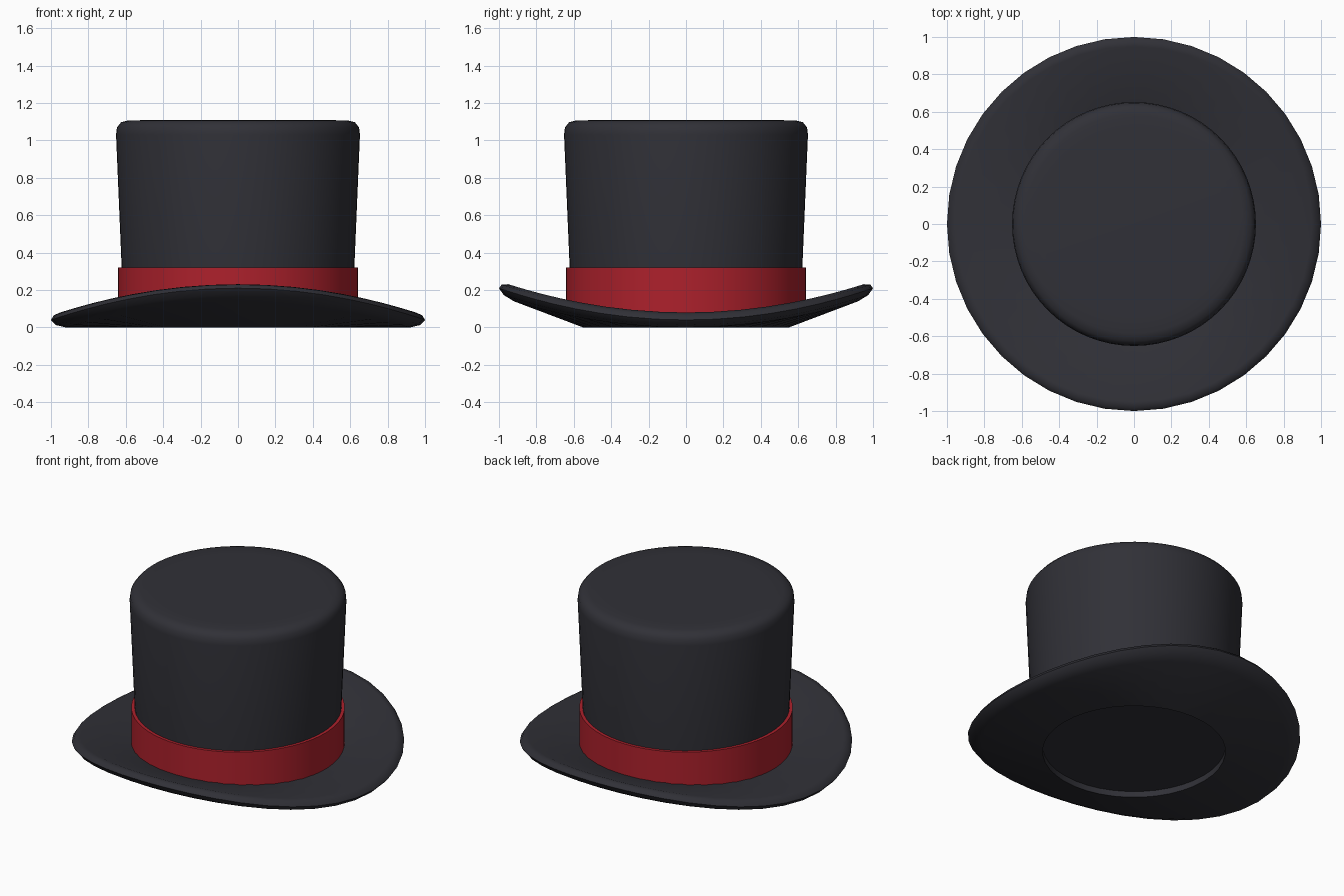
import bpy, bmesh, math

if "Cube" in bpy.data.objects:
    bpy.data.objects.remove(bpy.data.objects["Cube"])


def material(name, rgb):
    m = bpy.data.materials.new(name)
    m.diffuse_color = (*rgb, 1)
    m.use_nodes = True
    m.node_tree.nodes["Principled BSDF"].inputs["Base Color"].default_value = m.diffuse_color
    return m


def lathe(name, profile, mat, segs, closed=False, lift=None, angle=40):
    """Spin an (r, z) profile about z; open profiles get end caps."""
    bm = bmesh.new()
    rings = []
    for r, z in profile:
        ring = []
        for i in range(segs):
            a = 2 * math.pi * i / segs
            dz = lift(r, a) if lift else 0
            ring.append(bm.verts.new((r * math.cos(a), r * math.sin(a), z + dz)))
        rings.append(ring)
    pairs = list(zip(rings, rings[1:]))
    if closed:
        pairs.append((rings[-1], rings[0]))
    else:
        bm.faces.new(rings[0][::-1])
        bm.faces.new(rings[-1])
    for lo, hi in pairs:
        for i in range(segs):
            j = (i + 1) % segs
            bm.faces.new((lo[i], lo[j], hi[j], hi[i]))
    bmesh.ops.recalc_face_normals(bm, faces=bm.faces)
    me = bpy.data.meshes.new(name)
    bm.to_mesh(me)
    bm.free()
    me.materials.append(mat)
    ob = bpy.data.objects.new(name, me)
    bpy.context.collection.objects.link(ob)
    bpy.ops.object.select_all(action='DESELECT')
    ob.select_set(True)
    bpy.context.view_layer.objects.active = ob
    bpy.ops.object.shade_smooth_by_angle(angle=math.radians(angle))
    return ob


felt = material("charcoal felt", (0.03, 0.03, 0.038))
ribbon = material("red ribbon", (0.42, 0.015, 0.025))


# Brim: ring that curls up towards front and back
def curl(r, a):
    return 0.17 * max(0, (r - 0.55) / 0.45) * math.sin(a) ** 2


lathe("brim", [(0.55, 0), (0.92, 0), (0.975, 0.013), (1.0, 0.04),
               (0.985, 0.065), (0.95, 0.08), (0.55, 0.08)],
      felt, 40, closed=True, lift=curl, angle=50)

# Crown: slightly flared drum with a rounded top edge
lathe("crown", [(0.61, 0.04), (0.622, 0.32), (0.652, 1.03), (0.647, 1.07),
                (0.625, 1.097), (0.585, 1.107), (0.50, 1.108)], felt, 64)

# Hat band: straight ribbon ring around the crown base
lathe("hat_band", [(0.60, 0.06), (0.642, 0.06), (0.642, 0.32), (0.60, 0.32)],
      ribbon, 64, closed=True)
